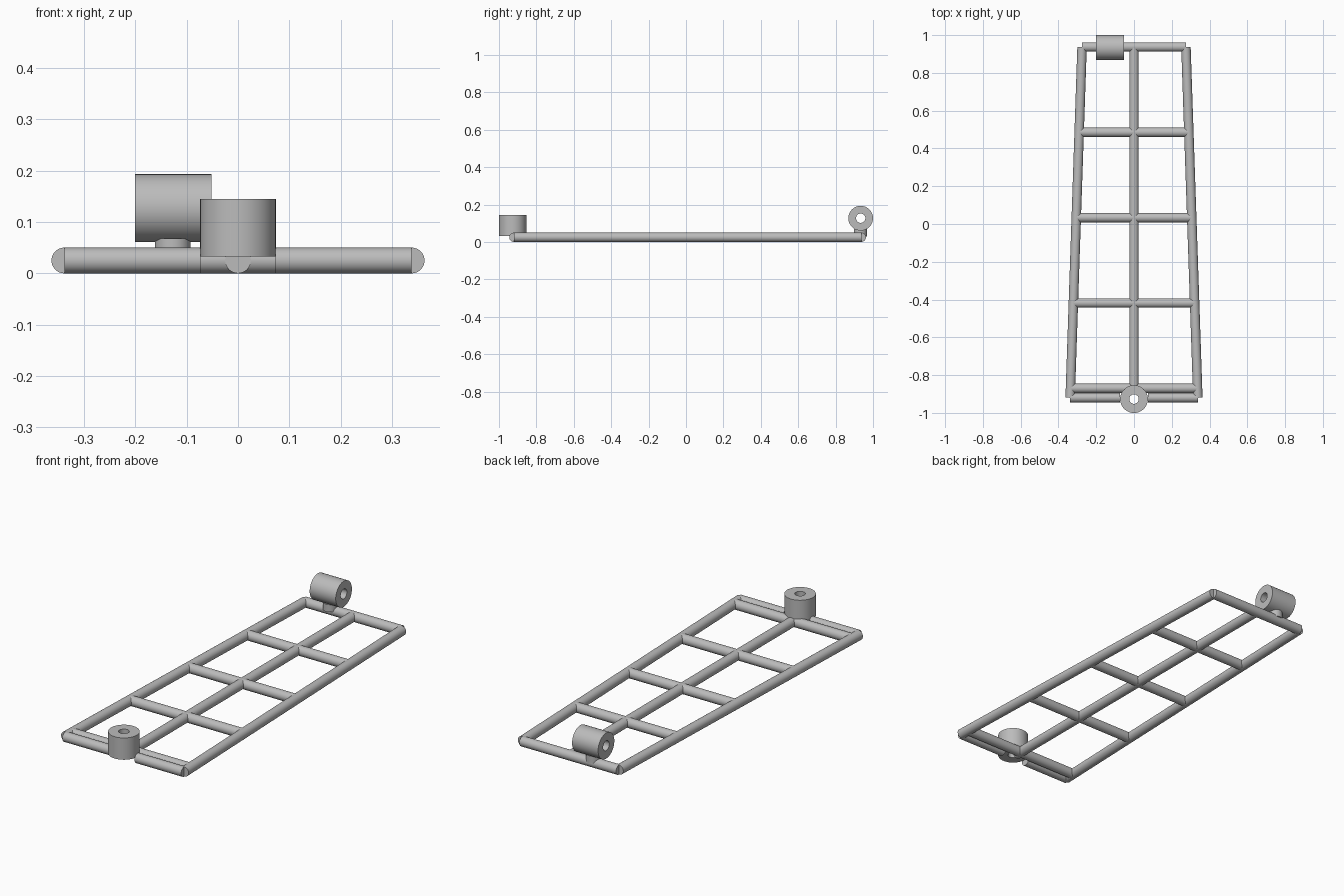
import bpy, bmesh, math
from mathutils import Vector

cube = bpy.data.objects.get("Cube")
if cube:
    bpy.data.objects.remove(cube, do_unlink=True)

GREY = (0.5, 0.5, 0.5, 1)
mat = bpy.data.materials.new("plain grey")
mat.use_nodes = True
mat.diffuse_color = GREY
mat.node_tree.nodes["Principled BSDF"].inputs["Base Color"].default_value = GREY

R = 0.025       # tube radius
Y_FRONT, Y_BACK = -0.92, 0.937


def tube(name, a, b, radius=R, hole=0):
    """Round bar from a to b; with a hole it becomes a bored sleeve."""
    a, b = Vector(a), Vector(b)
    axis = b - a
    turn = axis.to_track_quat('Z', 'Y')
    n = 48
    bm = bmesh.new()
    # closed section swept around the axis
    section = [(radius, 0), (radius, axis.length)]
    if hole:
        section += [(hole, axis.length), (hole, 0)]
    rings = []
    for r, h in section:
        rings.append([bm.verts.new(a + turn @ Vector((
            r * math.cos(math.tau * i / n), r * math.sin(math.tau * i / n), h)))
            for i in range(n)])
    pairs = list(zip(rings, rings[1:]))
    if hole:
        pairs.append((rings[-1], rings[0]))
    else:
        bm.faces.new(rings[0])
        bm.faces.new(rings[1])
    for low, high in pairs:
        for i in range(n):
            j = (i + 1) % n
            bm.faces.new((low[i], low[j], high[j], high[i]))
    bmesh.ops.recalc_face_normals(bm, faces=bm.faces)
    mesh = bpy.data.meshes.new(name)
    bm.to_mesh(mesh)
    bm.free()
    mesh.materials.append(mat)
    ob = bpy.data.objects.new(name, mesh)
    bpy.context.collection.objects.link(ob)
    bpy.ops.object.select_all(action='DESELECT')
    ob.select_set(True)
    bpy.context.view_layer.objects.active = ob
    bpy.ops.object.shade_smooth_by_angle(angle=math.radians(35))
    return ob


def half_width(y):
    """Distance of the tapering side rails from the middle."""
    t = (y - Y_FRONT) / (Y_BACK - Y_FRONT)
    return 0.338 + t * (0.275 - 0.338)


# Side rails and halves of the split front rail
for side, s in (("left", 1), ("right", -1)):
    tube(side + "_rail", (s * half_width(Y_FRONT), Y_FRONT, R),
         (s * half_width(Y_BACK), Y_BACK, R))
    tube(side + "_front_rail", (s * 0.073, Y_FRONT, R),
         (s * half_width(Y_FRONT), Y_FRONT, R))

# Centre rail
tube("centre_rail", (0, -0.897, R), (0, Y_BACK, R))

# Evenly spaced crossbars, the last one being the back rail
for i in range(5):
    y = -0.87 + i * (Y_BACK + 0.87) / 4
    w = half_width(y)
    tube("back_rail" if i == 4 else f"crossbar_{i + 1}", (-w, y, R), (w, y, R))

# Upright bored sleeve at the front
tube("front_sleeve", (0, -0.927, 0.033), (0, -0.927, 0.145), 0.0735, R)

# Sideways bored sleeve on a short post at the back
tube("back_sleeve_post", (-0.127, 0.932, 0.03), (-0.127, 0.932, 0.068), 0.035)
tube("back_sleeve", (-0.2, 0.934, 0.127), (-0.052, 0.934, 0.127), 0.066, R)
